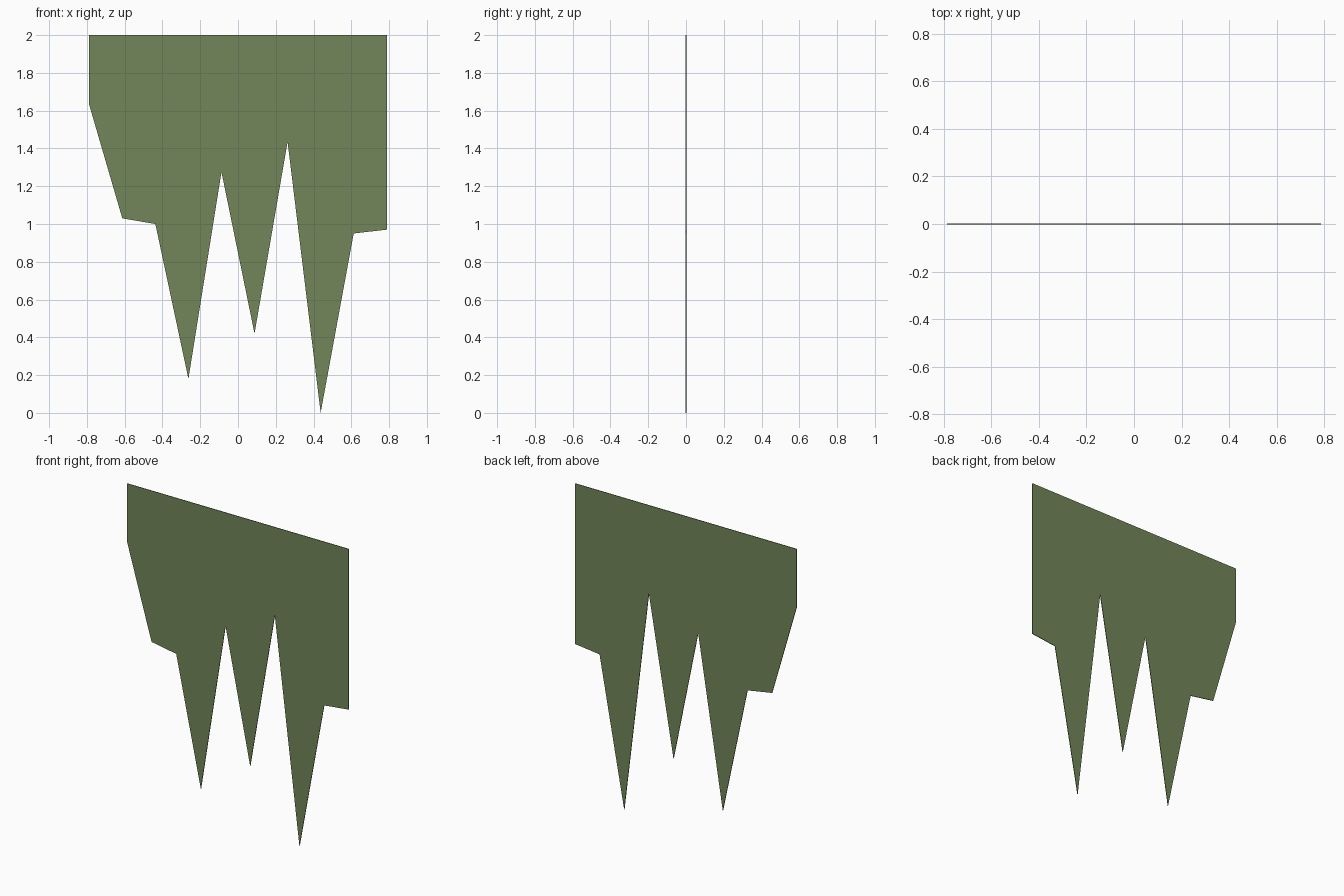
import bpy, bmesh

if "Cube" in bpy.data.objects:
    bpy.data.objects.remove(bpy.data.objects["Cube"])

STEP = 0.175          # column width
TOP = 2.0
THICK = 0.004
# height of the ragged lower edge at each column line, left to right
HEM = [1.63, 1.03, 1.0, 0.18, 1.275, 0.42, 1.435, 0.0, 0.95, 0.97]

# Thin hanging sheet outline, straight at the top, jagged at the bottom
half = STEP * (len(HEM) - 1) / 2
outline = [(i * STEP - half, z) for i, z in enumerate(HEM)]
outline += [(half, TOP), (-half, TOP)]

bm = bmesh.new()
face = bm.faces.new([bm.verts.new((x, -THICK / 2, z)) for x, z in outline])

# Give the sheet its slight thickness
ext = bmesh.ops.extrude_face_region(bm, geom=[face], use_keep_orig=True)
verts = [v for v in ext["geom"] if isinstance(v, bmesh.types.BMVert)]
bmesh.ops.translate(bm, verts=verts, vec=(0, THICK, 0))
bmesh.ops.recalc_face_normals(bm, faces=bm.faces)

mesh = bpy.data.meshes.new("torn_cloth")
bm.to_mesh(mesh)
bm.free()
cloth = bpy.data.objects.new("torn_cloth", mesh)
bpy.context.collection.objects.link(cloth)

# Olive green cloth
mat = bpy.data.materials.new("olive_cloth")
mat.diffuse_color = (0.17, 0.24, 0.10, 1)
mat.use_nodes = True
mat.node_tree.nodes["Principled BSDF"].inputs["Base Color"].default_value = mat.diffuse_color
mesh.materials.append(mat)
